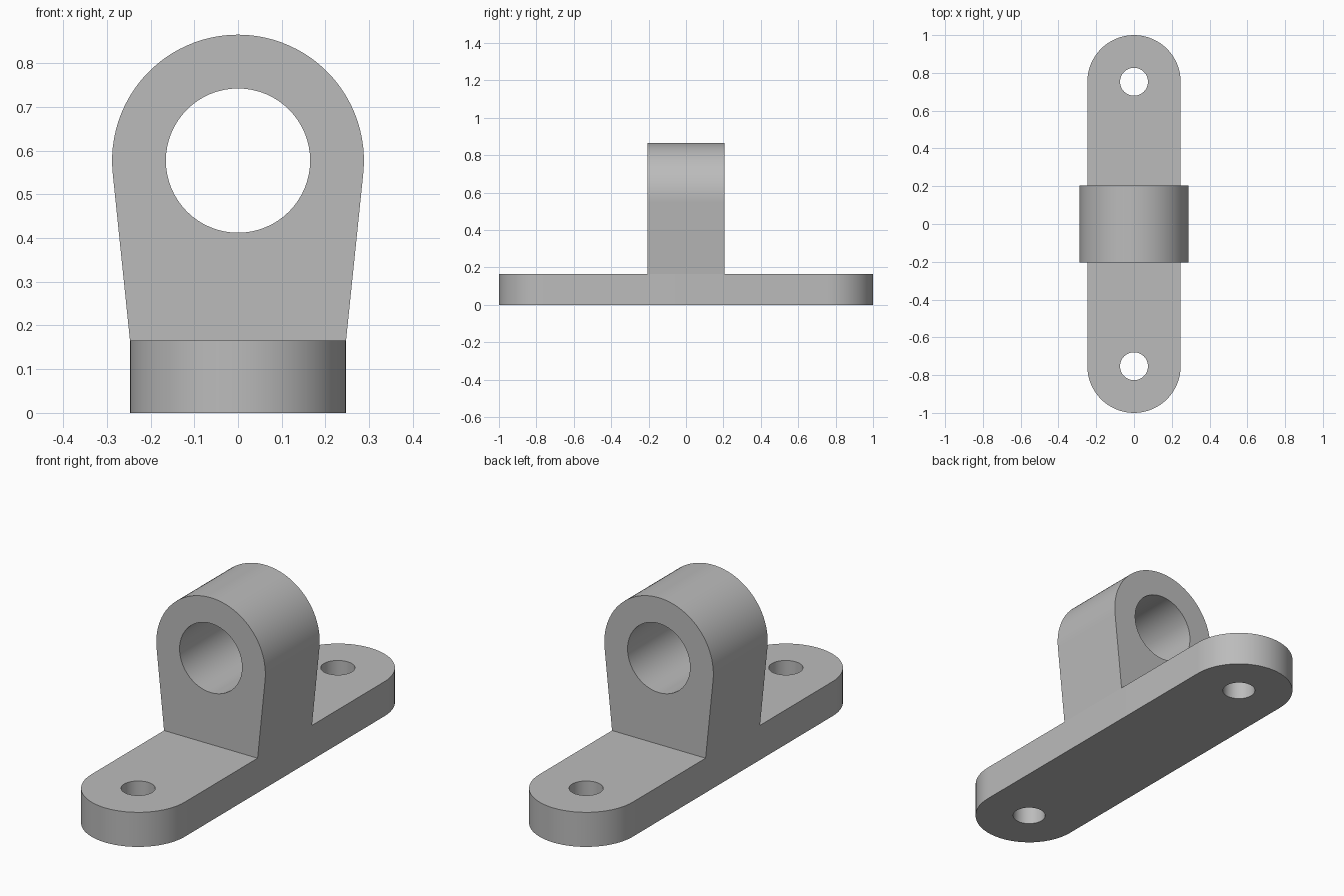
import bpy, bmesh, math
from mathutils import Matrix, Vector

if "Cube" in bpy.data.objects:
    bpy.data.objects.remove(bpy.data.objects["Cube"], do_unlink=True)

metal = bpy.data.materials.new("plain grey")
metal.use_nodes = True
GREY = (0.5, 0.5, 0.5, 1)
metal.diffuse_color = GREY
metal.node_tree.nodes["Principled BSDF"].inputs["Base Color"].default_value = GREY


def arc(cx, cy, radius, start, end, steps):
    """Points along an arc, both ends included."""
    return [(cx + radius * math.cos(start + (end - start) * i / steps),
             cy + radius * math.sin(start + (end - start) * i / steps))
            for i in range(steps + 1)]


def circle(cx, cy, radius, steps=64):
    return arc(cx, cy, radius, 0, math.tau, steps)[:-1]


def plate(name, loops, depth, matrix):
    """Fill an outline with holes, extrude it and place it."""
    bm = bmesh.new()
    edges = []
    for loop in loops:
        verts = [bm.verts.new((x, y, 0)) for x, y in loop]
        edges += [bm.edges.new((v, verts[i - 1])) for i, v in enumerate(verts)]
    bmesh.ops.triangle_fill(bm, use_beauty=True, edges=edges, normal=(0, 0, 1))
    top = bmesh.ops.extrude_face_region(bm, geom=bm.faces[:])["geom"]
    bmesh.ops.translate(bm, vec=Vector((0, 0, depth)),
                        verts=[g for g in top if isinstance(g, bmesh.types.BMVert)])
    bmesh.ops.transform(bm, matrix=matrix, verts=bm.verts)
    bmesh.ops.recalc_face_normals(bm, faces=bm.faces)
    mesh = bpy.data.meshes.new(name)
    bm.to_mesh(mesh)
    bm.free()
    mesh.materials.append(metal)
    obj = bpy.data.objects.new(name, mesh)
    bpy.context.collection.objects.link(obj)
    bpy.ops.object.select_all(action='DESELECT')
    obj.select_set(True)
    bpy.context.view_layer.objects.active = obj
    bpy.ops.object.shade_smooth_by_angle(angle=math.radians(30))
    return obj


HALF_WIDTH, BASE_HEIGHT = 0.247, 0.165
END = 1 - HALF_WIDTH

# Base: rounded-end bar with a bolt hole at each end
bar = (arc(0, END, HALF_WIDTH, 0, math.pi, 32)
       + arc(0, -END, HALF_WIDTH, math.pi, math.tau, 32))
bolt_holes = [circle(0, side * END, 0.074, 48) for side in (1, -1)]
plate("mounting_base", [bar] + bolt_holes, BASE_HEIGHT, Matrix())

# Lug: round eye whose sides run tangent down to the base edges
EYE_Z, EYE_RADIUS, LUG_DEPTH = 0.577, 0.288, 0.41
drop = EYE_Z - BASE_HEIGHT
tangent = (math.acos(EYE_RADIUS / math.hypot(HALF_WIDTH, drop))
           - math.atan2(drop, HALF_WIDTH))
lug = ([(-HALF_WIDTH, BASE_HEIGHT), (HALF_WIDTH, BASE_HEIGHT)]
       + arc(0, EYE_Z, EYE_RADIUS, tangent, math.pi - tangent, 48))
upright = Matrix.Translation((0, LUG_DEPTH / 2, 0)) @ Matrix.Rotation(math.pi / 2, 4, 'X')
plate("bearing_lug", [lug, circle(0, EYE_Z, 0.165)], LUG_DEPTH, upright)
